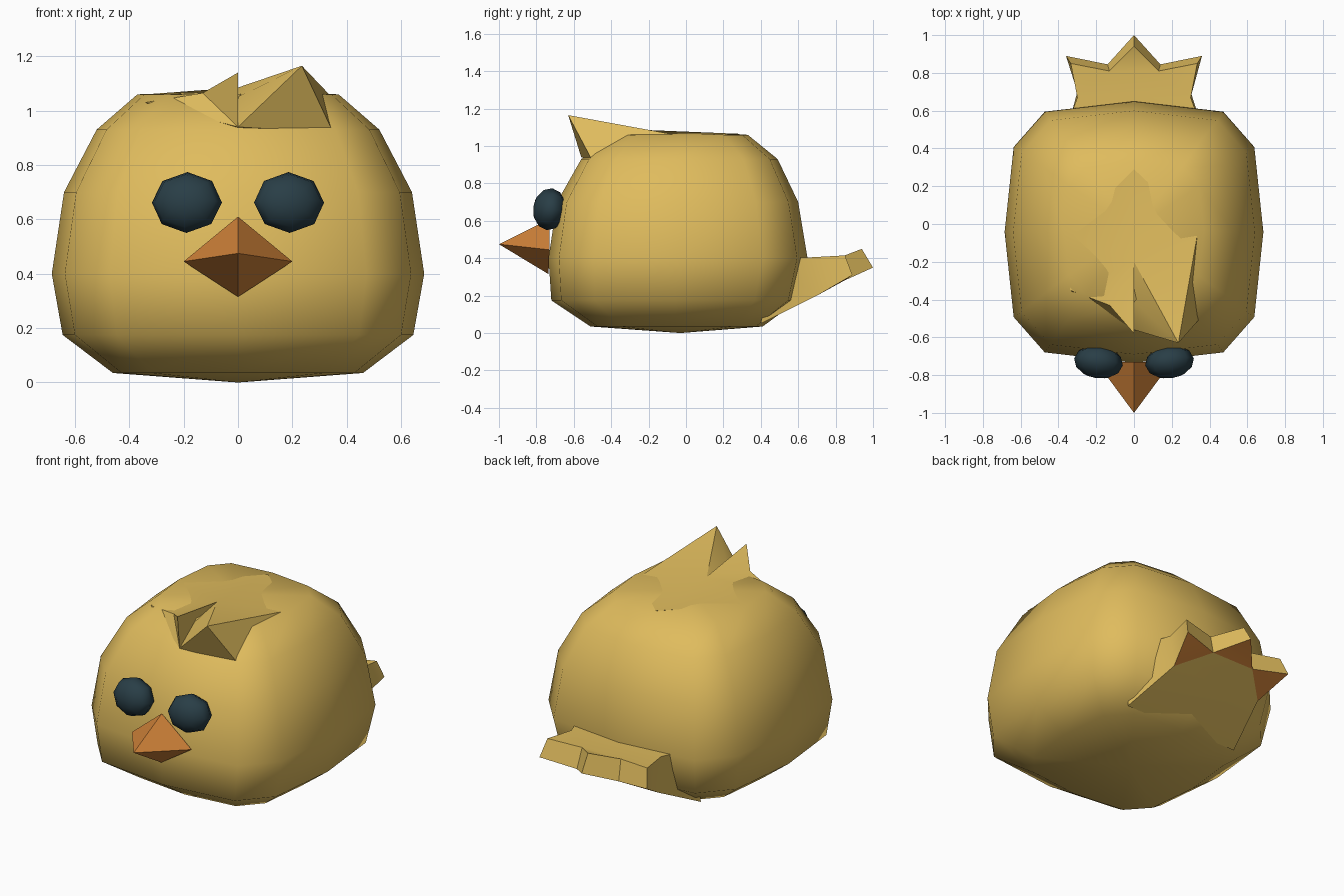
import bpy, bmesh, math
from mathutils import Vector

if "Cube" in bpy.data.objects:
    bpy.data.objects.remove(bpy.data.objects["Cube"])


def material(name, rgb):
    m = bpy.data.materials.new(name)
    m.diffuse_color = (*rgb, 1)
    m.use_nodes = True
    m.node_tree.nodes["Principled BSDF"].inputs["Base Color"].default_value = m.diffuse_color
    return m


YELLOW = material("yellow feathers", (0.74, 0.50, 0.11))
ORANGE = material("orange beak", (0.62, 0.22, 0.04))
DARK = material("dark eye", (0.022, 0.048, 0.062))


def build(name, verts, faces, mats, angle):
    mesh = bpy.data.meshes.new(name)
    mesh.from_pydata(verts, [], faces)
    bm = bmesh.new()
    bm.from_mesh(mesh)
    bmesh.ops.recalc_face_normals(bm, faces=bm.faces)
    bm.to_mesh(mesh)
    bm.free()
    for m in mats:
        mesh.materials.append(m)
    ob = bpy.data.objects.new(name, mesh)
    bpy.context.collection.objects.link(ob)
    if angle:
        bpy.ops.object.select_all(action='DESELECT')
        ob.select_set(True)
        bpy.context.view_layer.objects.active = ob
        bpy.ops.object.shade_smooth_by_angle(angle=math.radians(angle))
    return ob


# Body: rounded-box rings (height, half width, front y, back y) closed by fans
levels = [(0.035, 0.46, -0.51, 0.41), (0.175, 0.645, -0.72, 0.60),
          (0.40, 0.685, -0.735, 0.65), (0.70, 0.64, -0.69, 0.60),
          (0.93, 0.52, -0.56, 0.49), (1.06, 0.37, -0.40, 0.33)]
quarter = [(1, 0), (0.93, 0.65), (0.69, 0.92)]
ring = quarter + [(0, 1)] + [(-x, y) for x, y in quarter[::-1]]
ring += [(-x, -y) for x, y in quarter[1:]] + [(0, -1)] + [(x, -y) for x, y in quarter[:0:-1]]
n = len(ring)
verts, faces = [], []
for z, hx, yf, yb in levels:
    verts += [(x * hx, (yf + yb) / 2 + y * (yb - yf) / 2, z) for x, y in ring]
for k in range(len(levels) - 1):
    for i in range(n):
        j = (i + 1) % n
        faces.append((k * n + i, k * n + j, (k + 1) * n + j, (k + 1) * n + i))
bottom, top = len(verts), len(verts) + 1
verts += [(0, -0.03, 0), (0, -0.03, 1.07)]
last = (len(levels) - 1) * n
for i in range(n):
    j = (i + 1) % n
    faces += [(j, i, bottom), (last + i, last + j, top)]
build("body", verts, faces, [YELLOW], 80)

# Head tuft: raised patch ending in two swept spikes
P = dict(back=(0, 0.29, 1.065), left=(-0.34, -0.05, 1.06), left_front=(-0.34, -0.35, 1.03),
         mid=(-0.13, -0.43, 1.065), tip1=(0, -0.58, 1.14), notch=(0, -0.41, 1.05),
         root=(0, -0.56, 0.94), tip2=(0.235, -0.63, 1.165), right_front=(0.35, -0.50, 0.92),
         right=(0.34, -0.03, 1.055), crown=(0, -0.20, 1.085), inside=(0, -0.2, 0.85))
keys = list(P)
tuft_faces = ["crown back left", "crown left left_front", "crown left_front mid",
              "crown mid tip1", "crown tip1 notch", "crown notch tip2", "crown tip2 right",
              "crown right back", "left_front root mid", "mid root tip1", "tip1 root notch",
              "notch root tip2", "tip2 root right_front", "tip2 right_front right"]
rim = ["back", "left", "left_front", "root", "right_front", "right"]
tuft_faces += [f"{a} {b} inside" for a, b in zip(rim, rim[1:] + rim[:1])]
build("head_tuft", list(P.values()),
      [[keys.index(k) for k in f.split()] for f in tuft_faces], [YELLOW], 30)

# Tail: thick three-pointed fan, orange under the feather tips
half_up = [(0.38, 0.45, 0.40), (0.30, 0.67, 0.405), (0.335, 0.85, 0.415), (0.13, 0.81, 0.40)]
half_dn = [(0.38, 0.40, 0.05), (0.30, 0.70, 0.20), (0.36, 0.89, 0.31), (0.14, 0.845, 0.28)]


def outline(half, tip):
    return half + [tip] + [(-x, y, z) for x, y, z in half[::-1]]


verts = outline(half_up, (0, 0.94, 0.45)) + outline(half_dn, (0, 1.0, 0.35))
sheet = [(0, 1, 7, 8), (1, 3, 5, 7), (1, 2, 3), (5, 6, 7), (3, 4, 5)]
faces = sheet + [tuple(9 + i for i in f) for f in sheet]
faces += [(i, (i + 1) % 9, 9 + (i + 1) % 9, 9 + i) for i in range(9)]
tail = build("tail", verts, faces, [YELLOW, ORANGE], 35)
for p in tail.data.polygons:
    if len(p.vertices) == 3 and min(p.vertices) >= 9:
        p.material_index = 1

# Beak: four-sided pyramid
build("beak", [(0, -0.73, 0.61), (0.2, -0.73, 0.445), (0, -0.735, 0.315),
               (-0.2, -0.73, 0.445), (0, -1.0, 0.475)],
      [(0, 1, 4), (1, 2, 4), (2, 3, 4), (3, 0, 4), (0, 3, 2, 1)], [ORANGE], 0)

# Eyes: flattened low-poly balls facing forward
for side, name in ((-1, "left_eye"), (1, "right_eye")):
    bpy.ops.mesh.primitive_uv_sphere_add(segments=8, ring_count=6, radius=1)
    eye = bpy.context.object
    eye.name = name
    eye.scale = (0.13, 0.113, 0.088)
    eye.rotation_euler = (math.radians(82), 0, side * math.radians(8))
    eye.location = (side * 0.188, -0.73, 0.662)
    eye.data.materials.append(DARK)
    bpy.ops.object.shade_smooth_by_angle(angle=math.radians(50))
